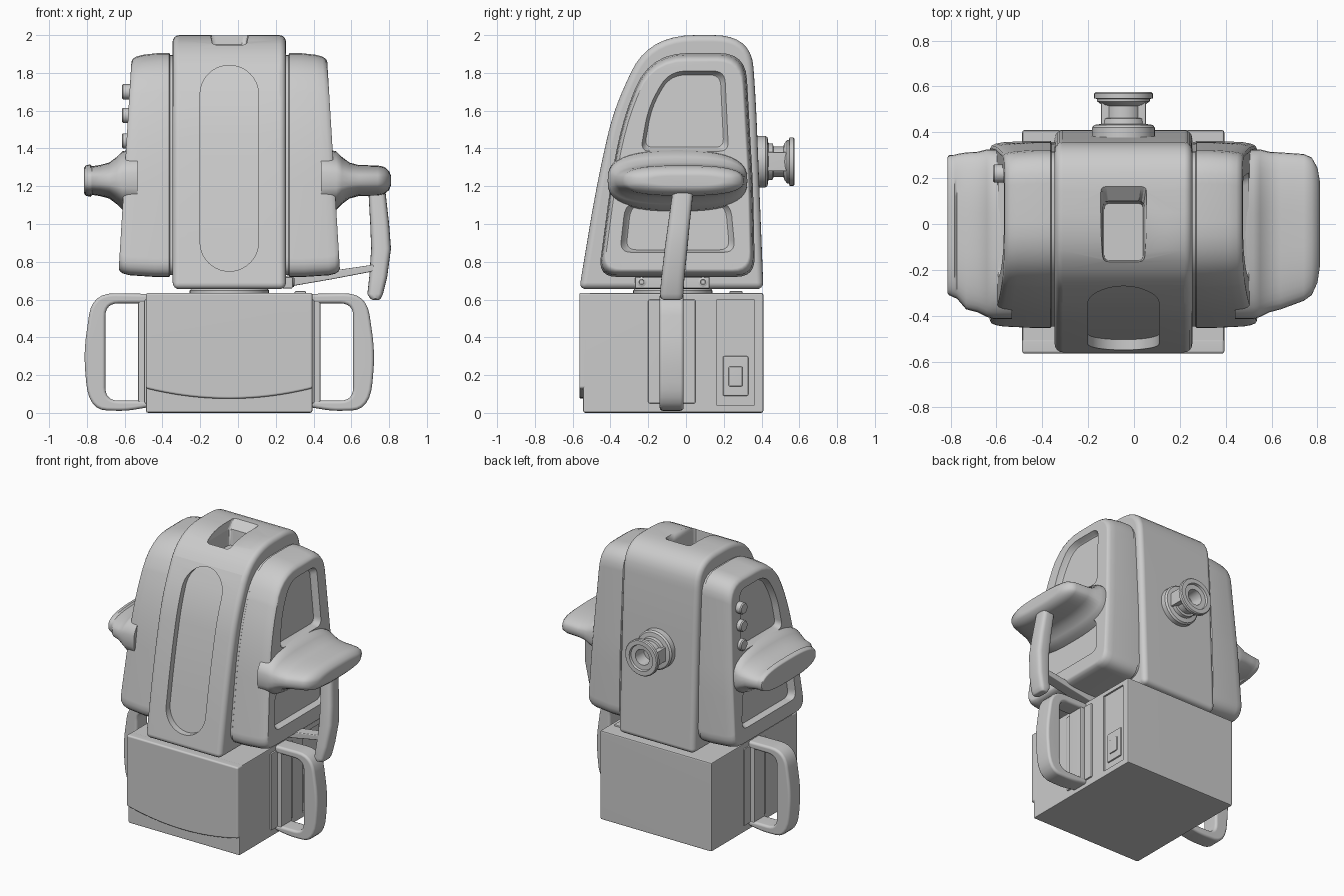
import bpy, bmesh, math
from mathutils import Vector

if "Cube" in bpy.data.objects:
    bpy.data.objects.remove(bpy.data.objects["Cube"])

CX = -0.046  # symmetry plane of the housing


def sx(x, side):
    return x if side > 0 else 2 * CX - x


def fillet(pts, n=6):
    """2D outline from (a, b, r) corners, each rounded over distance r."""
    out = []
    for i, (a, b, r) in enumerate(pts):
        p = Vector((a, b))
        if r == 0:
            out.append((a, b))
            continue
        ends = []
        for q in (pts[i - 1], pts[(i + 1) % len(pts)]):
            d = Vector(q[:2]) - p
            ends.append(p + d.normalized() * min(r, d.length * 0.49))
        for k in range(n + 1):
            t = k / n
            out.append(tuple(ends[0] * (1 - t) ** 2 + p * 2 * t * (1 - t) + ends[1] * t * t))
    return out


def oval(ca, cb, ha, hb, power=2.0, n=32):
    f = lambda v: math.copysign(abs(v) ** (2 / power), v)
    return [(ca + ha * f(math.cos(2 * math.pi * i / n)), cb + hb * f(math.sin(2 * math.pi * i / n)))
            for i in range(n)]


def rect(a0, a1, b0, b1):
    return [(a0, b0), (a1, b0), (a1, b1), (a0, b1)]


def put(axis, t, p):
    return {'x': (t, p[0], p[1]), 'y': (p[0], t, p[1]), 'z': (p[0], p[1], t)}[axis]


def loft(name, rings, closed=False):
    bm = bmesh.new()
    vs = [[bm.verts.new(p) for p in r] for r in rings]
    n = len(vs[0])
    pairs = list(zip(vs, vs[1:])) + ([(vs[-1], vs[0])] if closed else [])
    for a, b in pairs:
        for i in range(n):
            j = (i + 1) % n
            bm.faces.new((a[i], a[j], b[j], b[i]))
    if not closed:
        bm.faces.new(vs[0])
        bm.faces.new(vs[-1])
    bmesh.ops.recalc_face_normals(bm, faces=bm.faces)
    me = bpy.data.meshes.new(name)
    bm.to_mesh(me)
    bm.free()
    ob = bpy.data.objects.new(name, me)
    bpy.context.collection.objects.link(ob)
    return ob


def prism(name, outline, axis, a, b):
    return loft(name, [[put(axis, t, p) for p in outline] for t in (a, b)])


def finish(ob, bevel=0, cuts=(), seg=3, angle=35):
    """Bevel, cut, bake and shade one part."""
    if bevel:
        m = ob.modifiers.new("bevel", 'BEVEL')
        m.width, m.segments, m.limit_method = bevel, seg, 'ANGLE'
        m.angle_limit = math.radians(40)
    for c in cuts:
        m = ob.modifiers.new("cut", 'BOOLEAN')
        m.operation, m.solver, m.object = 'DIFFERENCE', 'EXACT', c
        c.hide_render = True
    bpy.ops.object.select_all(action='DESELECT')
    ob.select_set(True)
    bpy.context.view_layer.objects.active = ob
    bpy.ops.object.convert(target='MESH')
    for c in cuts:
        bpy.data.objects.remove(c)
    bpy.ops.object.shade_smooth_by_angle(angle=math.radians(angle))
    ob.modifiers.new("normals", 'WEIGHTED_NORMAL').keep_sharp = True
    return ob


def box(name, x, y, z, bevel=0.008, cuts=()):
    return finish(prism(name, rect(*x, *y), 'z', *z), bevel, cuts, 2)


def lathe(name, profile, axis, ca, cb, n=40):
    return finish(loft(name, [[put(axis, t, p) for p in oval(ca, cb, r, r, n=n)] for r, t in profile]))


# Base box with side panel recess and a front cover with a bowed lower edge
panel_cut = prism("panel_cutter", rect(0.165, 0.36, 0.04, 0.6), 'x', 0.382, 0.5)
box("base", (-0.488, 0.394), (-0.545, 0.41), (0, 0.635), 0.012, [panel_cut])
arc = [(-0.488 + 0.882 * t / 16, 0.075 + 0.055 * (t / 8 - 1) ** 2) for t in range(17)]
finish(prism("base_front_cover", arc + [(0.394, 0.636), (-0.488, 0.636)], 'y', -0.565, -0.5), 0.012)
box("switch_plate", (0.37, 0.392), (0.195, 0.33), (0.09, 0.3))
box("switch_button", (0.37, 0.4), (0.225, 0.3), (0.14, 0.245))
box("base_top_tab", (0.3, 0.36), (0.23, 0.3), (0.62, 0.646))
lathe("neck", [(0.21, 0.62), (0.21, 0.648), (0.19, 0.67)], 'z', CX, -0.07)

# Central body, front slot and top pocket
body_pts = [(-.565, .655, 0), (-.475, 1.2, .25), (-.385, 1.6, .15), (-.2, 2, .25),
            (.345, 2, .2), (.37, 1.65, .15), (.41, .655, 0)]
profile = fillet(body_pts, 8)
inner = prism("slot_floor", [(y + 0.045, z) for y, z in profile], 'x', -0.5, 0.5)
slot_outline = ([(CX + .155 * math.cos(math.pi * k / 20), 1.685 + .155 * math.sin(math.pi * k / 20)) for k in range(21)]
                + [(CX - .155 * math.cos(math.pi * k / 20), .905 - .155 * math.sin(math.pi * k / 20)) for k in range(21)])
slot = finish(prism("slot_cutter", slot_outline, 'y', -0.8, -0.05), 0, [inner])
pocket = loft("pocket_cutter", [[(x, y, z) for x, y in fillet([(*p, 0.025) for p in rect(*r)], 3)] for z, r in
              ((1.84, (-.13, .04, -.16, .09)), (1.95, (-.135, .045, -.165, .1)), (2.05, (-.155, .065, -.17, .23)))])
finish(prism("central_body", profile, 'x', -0.346, 0.254), 0.035, [slot, pocket], 4)

# Side shells with two recessed panels each
shell_pts = fillet([(-.465, .72, .1), (.365, .72, .1), (.355, 1.2, .1),
                    (.315, 1.905, .14), (-.19, 1.905, .2), (-.36, 1.5, .3)])
upper_pts = fillet([(-.24, 1.385, .05), (.225, 1.385, .05), (.205, 1.81, .06), (-.09, 1.81, .09), (-.2, 1.62, .1)])
lower_pts = fillet([(-.35, .85, .06), (.26, .85, .06), (.235, 1.12, .08), (-.32, 1.12, .08)])


def side_ring(pts, x, s, k, cy, cz, side):
    """Outline scaled about (cy, cz) and tilted with the sloping side face."""
    out = []
    for y, z in pts:
        y, z = cy + (y - cy) * s, cz + (z - cz) * s
        out.append((sx(x + k * 0.07 * (1.9 - z) / 1.15, side), y, z))
    return out


def wing(name, secs, side):
    return finish(loft(name, [[(sx(x, side), y, z) for y, z in oval(cy, 1.23, hy, hz, 2.7, 40)]
                              for x, cy, hy, hz in secs]), angle=50)


wing_root = [(.44, -.045, .37, .17), (.52, -.045, .37, .155), (.55, -.04, .365, .125), (.59, -.035, .35, .095),
             (.64, -.03, .342, .082)]
wing_ends = {1: [(.74, -.015, .32, .08), (.775, -.01, .3, .072), (.8, -.005, .25, .05), (.81, 0, .19, .025)],
             -1: [(.68, -.01, .315, .076), (.69, -.01, .312, .086), (.715, -.005, .305, .08), (.722, -.005, .295, .068)]}

for side, label in ((1, "right"), (-1, "left")):
    shell = loft(label + "_shell", [side_ring(shell_pts, x, s, k, -.05, 1.3, side) for x, s, k in
                 ((.22, .985, 0), (.268, .985, 0), (.272, 1, 0), (.33, 1, .3), (.41, .985, 1),
                  (.445, .97, 1), (.463, .95, 1), (.47, .925, 1))])
    cuts = []
    for pts, cz in ((upper_pts, 1.6), (lower_pts, .985)):
        cuts.append(loft("recess_cutter", [side_ring(pts, x, s, 1, -.03, cz, side) for x, s in
                                           ((.43, .9), (.44, .94), (.47, 1), (.6, 1.08))]))
    finish(shell, 0, cuts)
    wing(label + "_wing", wing_root + wing_ends[side], side)

    # Carrying handle on the base side, with its mounting bars
    c_shape = fillet([(.38, .63, 0), (.68, .635, .12), (.725, .32, .1), (.7, .015, .15), (.5, .01, .05), (.38, .03, 0),
                      (.38, .065, 0), (.61, .065, .07), (.61, .58, .07), (.38, .58, 0)])
    finish(prism(label + "_carry_handle", [(sx(x, side), z) for x, z in c_shape], 'y', -0.14, -0.012), 0.018)
    xr = sorted((sx(.38, side), sx(.437, side)))
    box(label + "_handle_mount", xr, (-.135, -.017), (.03, .62))
    xr = sorted((sx(.38, side), sx(.405, side)))
    box(label + "_handle_plate", xr, (-.2, .05), (.05, .6))

# Control lever hanging from the right wing, and its link
lever = [(1.18, .69, .78, -.07, .04), (1.0, .7, .8, -.095, .02), (.87, .705, .81, -.113, .008),
         (.72, .695, .79, -.13, -.008), (.63, .685, .768, -.138, -.014), (.605, .7, .755, -.132, -.02),
         (.597, .715, .745, -.115, -.035)]
finish(loft("lever_grip", [[(x, y, z) for x, y in oval((a + b) / 2, (c + d) / 2, (b - a) / 2, (d - c) / 2, 3.5, 28)]
                           for z, a, b, c, d in lever]), angle=50)
finish(loft("lever_link", [[(x, y, z) for y, z in rect(-.12, -.04, lo, hi)]
                           for x, lo, hi in ((.25, .665, .725), (.5, .708, .753), (.72, .75, .785))]), 0.006)
box("lever_bracket", (.235, .29), (-.27, .125), (.658, .72))
for y in (-.235, .09):
    lathe("bracket_screw", [(.026, .27), (.026, .296), (.014, .3), (.012, .294)], 'x', y, .693, 20)

# Rear port: stepped collar, neck and hollow flange
lathe("rear_port", [(.137, .37), (.137, .42), (.128, .432), (.098, .436), (.095, .46), (.08, .463), (.08, .515),
                    (.095, .52), (.115, .535), (.115, .545), (.128, .548), (.128, .568), (.122, .575),
                    (.092, .575), (.088, .56), (.055, .558), (.05, .47)], 'y', CX, 1.33)
for s in (-1, 1):
    box("port_lug", sorted((CX + s * .06, CX + s * .098)), (.43, .535), (1.28, 1.38), 0.006)

# Three knobs on the left shell
for z in (1.70, 1.575, 1.44):
    lathe("side_knob", [(.04, -.5), (.04, -.608), (.034, -.615)], 'x', .22, z, 24)
